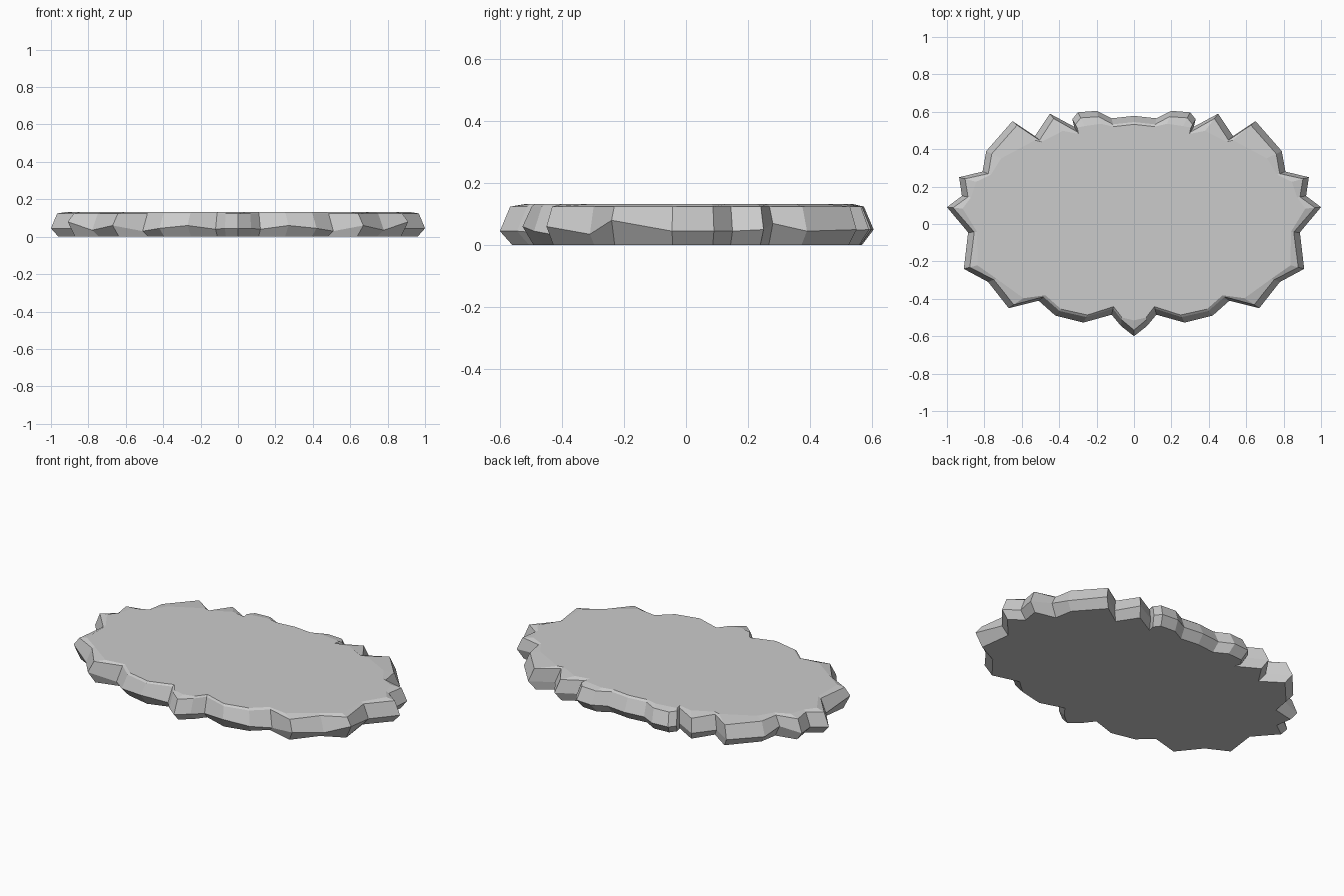
import bpy, bmesh
from math import hypot

if "Cube" in bpy.data.objects:
    bpy.data.objects.remove(bpy.data.objects["Cube"])

# right half of the widest outline, front to back: x, y, height of the ridge
HALF = [
    (0, -.60, .045), (.07, -.545, .045), (.12, -.485, .04), (.27, -.527, .06),
    (.42, -.49, .045), (.51, -.41, .03), (.67, -.45, .06), (.78, -.31, .035),
    (.91, -.24, .08), (.887, -.045, .045), (1.0, .09, .045), (.92, .15, .045),
    (.935, .25, .05), (.81, .28, .07), (.79, .39, .045), (.65, .55, .05),
    (.53, .47, .045), (.45, .59, .05), (.32, .52, .05), (.33, .56, .05),
    (.30, .597, .05), (.20, .605, .05), (.12, .565, .05), (0, .578, .05)]
outline = HALF + [(-x, y, z) for x, y, z in HALF[-2:0:-1]]


def inset(x, y, d):
    r = hypot(x, y)
    return x * (r - d) / r, y * (r - d) / r


def flat_edge(x, y):
    # smoother oval where the flat top begins
    x, y = inset(x, y, .04)
    ry = .53 if y > 0 else .50
    n = hypot(x / .90, y / ry)
    k = min(.99, 1.03 / n)
    return x * k, y * k


bm = bmesh.new()
rings = [
    [bm.verts.new((*inset(x, y, .04), 0)) for x, y, z in outline],
    [bm.verts.new((x, y, z)) for x, y, z in outline],
    [bm.verts.new((*inset(x, y, .033), .124)) for x, y, z in outline],
    [bm.verts.new((*flat_edge(x, y), .133)) for x, y, z in outline]]

# jagged side bands
n = len(outline)
for lo, hi in zip(rings, rings[1:]):
    for i in range(n):
        j = (i + 1) % n
        bm.faces.new((lo[i], lo[j], hi[j], hi[i]))

# flat underside and top
bm.faces.new(rings[0][::-1])
bm.faces.new(rings[-1])
bmesh.ops.recalc_face_normals(bm, faces=bm.faces)

mesh = bpy.data.meshes.new("rock_slab")
bm.to_mesh(mesh)
bm.free()
slab = bpy.data.objects.new("rock_slab", mesh)
bpy.context.collection.objects.link(slab)
